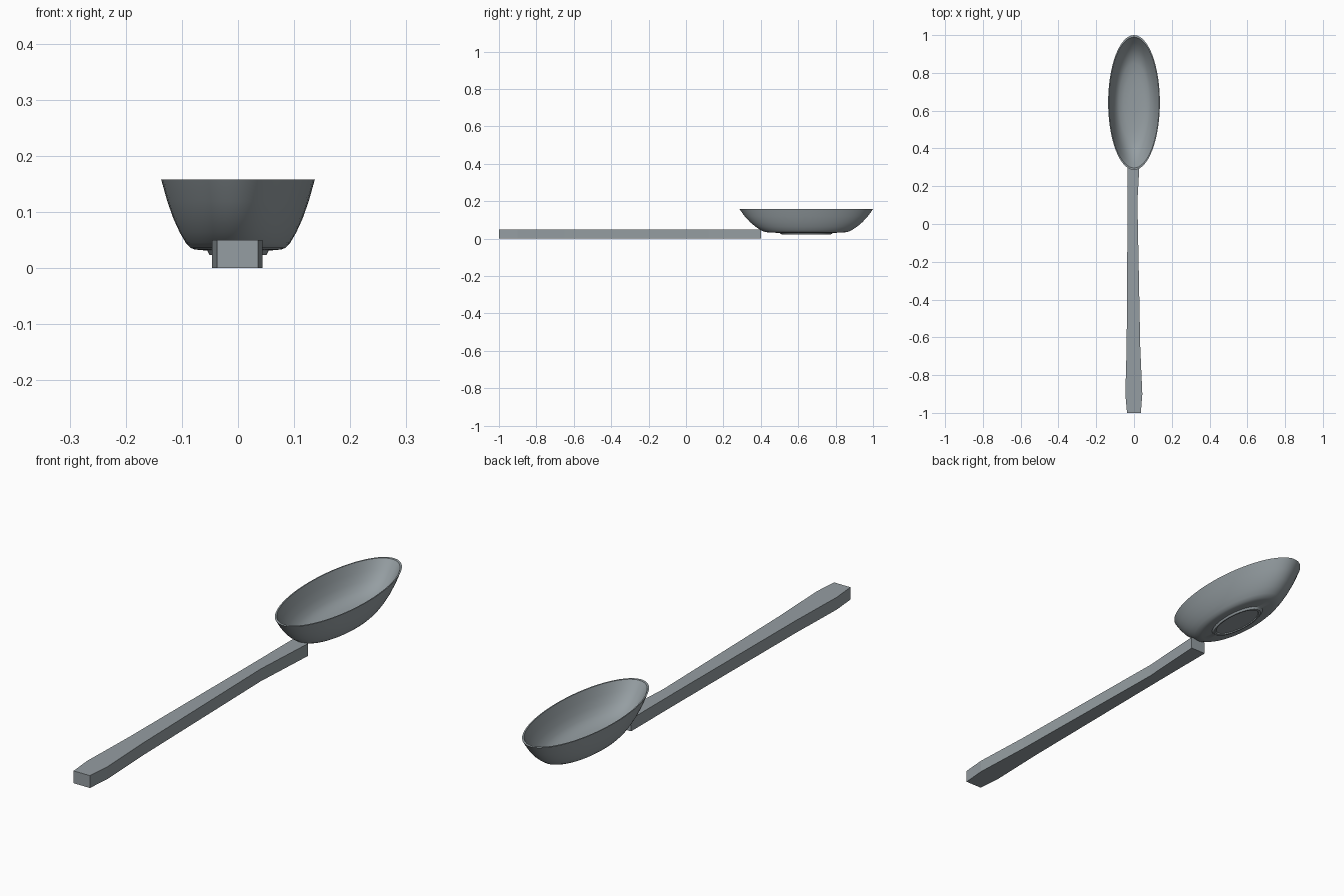
import bpy, bmesh
from math import cos, sin, pi, radians

cube = bpy.data.objects.get("Cube")
if cube:
    bpy.data.objects.remove(cube)

steel = bpy.data.materials.new("grey_steel")
steel.use_nodes = True
steel.diffuse_color = (0.30, 0.34, 0.36, 1)
steel.node_tree.nodes["Principled BSDF"].inputs["Base Color"].default_value = steel.diffuse_color


def add_object(name, bm):
    bmesh.ops.recalc_face_normals(bm, faces=bm.faces)
    mesh = bpy.data.meshes.new(name)
    bm.to_mesh(mesh)
    bm.free()
    mesh.materials.append(steel)
    obj = bpy.data.objects.new(name, mesh)
    bpy.context.collection.objects.link(obj)
    return obj


# Bowl: elliptical lathe, profile as (radius fraction, height)
PROFILE = [(0.33, 0.027), (0.34, 0.023), (0.37, 0.023), (0.40, 0.031),
           (0.56, 0.033), (0.62, 0.036), (0.68, 0.045), (0.76, 0.064),
           (0.84, 0.088), (0.92, 0.119), (1.0, 0.158), (0.97, 0.158),
           (0.89, 0.122), (0.8, 0.09), (0.7, 0.066), (0.58, 0.051),
           (0.4, 0.043), (0.2, 0.04)]
SEGMENTS = 64
HALF_WIDTH, HALF_LENGTH, CENTRE_Y = 0.137, 0.357, 0.643

bm = bmesh.new()
rings = []
for r, z in PROFILE:
    rings.append([bm.verts.new((HALF_WIDTH * r * cos(2 * pi * i / SEGMENTS),
                                CENTRE_Y + HALF_LENGTH * r * sin(2 * pi * i / SEGMENTS), z))
                  for i in range(SEGMENTS)])
for low, high in zip(rings, rings[1:]):
    for i in range(SEGMENTS):
        j = (i + 1) % SEGMENTS
        bm.faces.new((low[i], low[j], high[j], high[i]))
bm.faces.new(rings[0])
bm.faces.new(rings[-1])
bowl = add_object("bowl", bm)
bpy.ops.object.select_all(action='DESELECT')
bowl.select_set(True)
bpy.context.view_layer.objects.active = bowl
bpy.ops.object.shade_smooth_by_angle(angle=radians(35))

# Handle: tapered bar, sections as (y, left edge, right edge)
SECTIONS = [(-1, -0.037, 0.036), (-0.9, -0.046, 0.044), (-0.65, -0.039, 0.033),
            (0.12, -0.034, 0.018), (0.4, -0.034, 0.034)]
THICKNESS = 0.05

bm = bmesh.new()
loops = [[bm.verts.new(p) for p in ((a, y, 0), (b, y, 0), (b, y, THICKNESS), (a, y, THICKNESS))]
         for y, a, b in SECTIONS]
for near, far in zip(loops, loops[1:]):
    for i in range(4):
        j = (i + 1) % 4
        bm.faces.new((near[i], near[j], far[j], far[i]))
bm.faces.new(loops[0])
bm.faces.new(loops[-1])
add_object("handle", bm)
